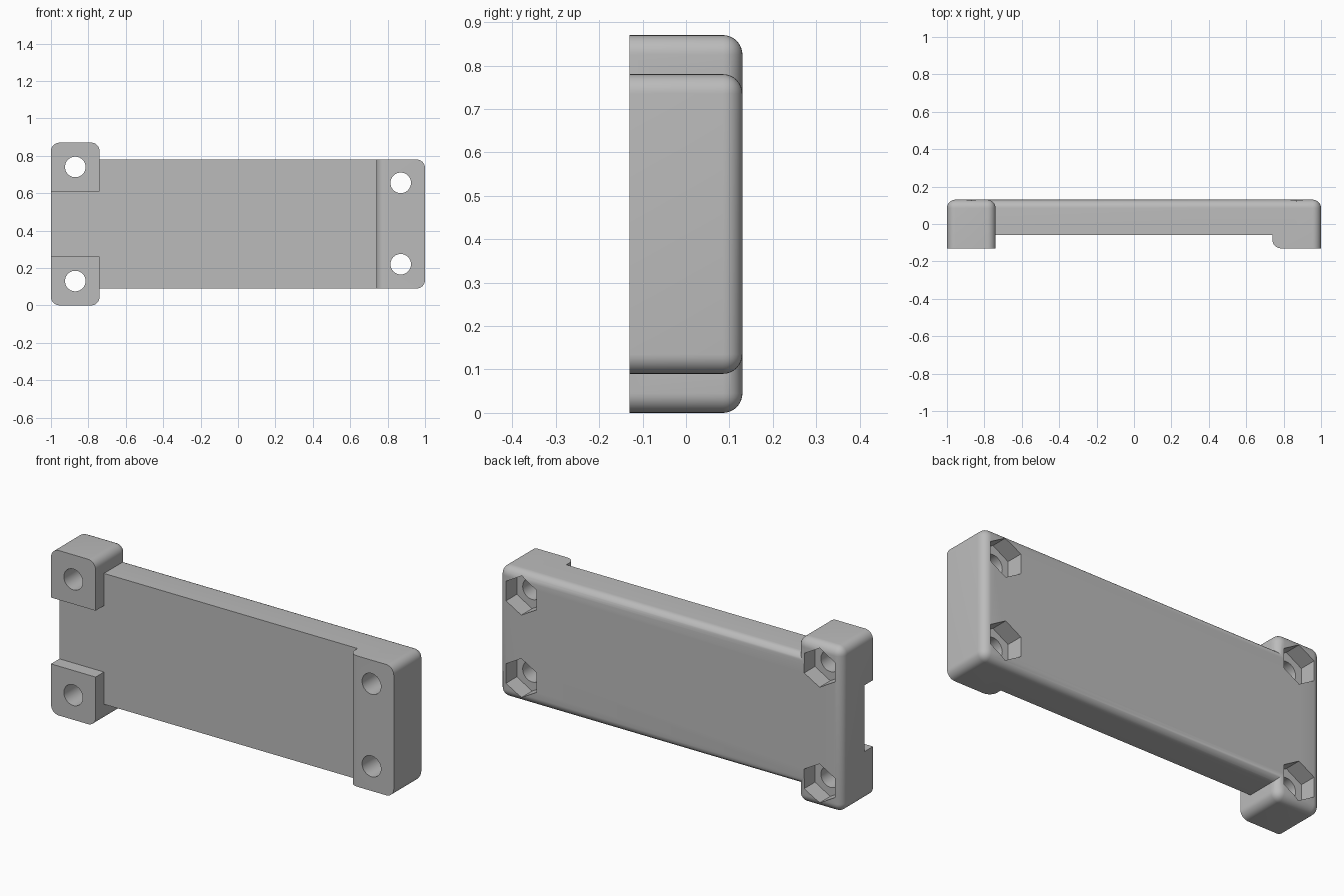
import bpy, bmesh, math
from mathutils import Matrix

cube = bpy.data.objects.get("Cube")
if cube:
    bpy.data.objects.remove(cube, do_unlink=True)

R = 0.045                       # fillet radius
FRONT, BACK, FACE = -0.13, 0.13, -0.06
Z_TOP, P_LOW, P_HIGH = 0.87, 0.09, 0.78
BLOCK = 0.26                    # width of the end blocks

grey = bpy.data.materials.new("plain grey")
grey.use_nodes = True
COLOUR = (0.5, 0.5, 0.5, 1)
grey.diffuse_color = COLOUR
grey.node_tree.nodes["Principled BSDF"].inputs["Base Color"].default_value = COLOUR


def make_object(name, bm):
    bmesh.ops.recalc_face_normals(bm, faces=bm.faces)
    mesh = bpy.data.meshes.new(name)
    bm.to_mesh(mesh)
    bm.free()
    mesh.materials.append(grey)
    ob = bpy.data.objects.new(name, mesh)
    bpy.context.collection.objects.link(ob)
    return ob


def box(name, lo, hi, rounded=None):
    """Box between two corners, with the edges chosen by a rule filleted."""
    bm = bmesh.new()
    bmesh.ops.create_cube(bm, size=1)
    for v in bm.verts:
        v.co = [(a + b) / 2 + c * (b - a) for a, b, c in zip(lo, hi, v.co)]
    if rounded:
        edges = [e for e in bm.edges if rounded((e.verts[0].co + e.verts[1].co) / 2)]
        bmesh.ops.bevel(bm, geom=edges, offset=R, segments=8, profile=0.5,
                        affect='EDGES', clamp_overlap=False)
    return make_object(name, bm)


def prism(name, x, z, y0, y1, radius, sides, turn=0.0):
    """Prism running along y, centred on x, z."""
    bm = bmesh.new()
    bmesh.ops.create_cone(bm, cap_ends=True, segments=sides, radius1=radius,
                          radius2=radius, depth=y1 - y0)
    bm.transform(Matrix.Translation((x, (y0 + y1) / 2, z))
                 @ Matrix.Rotation(math.pi / 2, 4, 'X') @ Matrix.Rotation(turn, 4, 'Z'))
    return make_object(name, bm)


def combine(target, tool, operation):
    """Apply a boolean and discard the tool."""
    tool.hide_render = True
    mod = target.modifiers.new("combine", 'BOOLEAN')
    mod.operation, mod.solver, mod.object = operation, 'EXACT', tool
    bpy.context.view_layer.objects.active = target
    bpy.ops.object.modifier_apply(modifier=mod.name)
    bpy.data.objects.remove(tool, do_unlink=True)


# Long plate with the thick right end, sharp along its front and buried end
X_START = -0.88
bracket = box("mounting_bracket", (X_START, FRONT, P_LOW), (1, BACK, P_HIGH),
              lambda m: m.y > FRONT + 0.01 and m.x > X_START + 0.01)

# Recess in the front, leaving a rounded lip on the right block
lip = 1 - BLOCK
bm = bmesh.new()
outline = [(-1.2, -0.3), (-1.2, FACE), (lip, FACE)]
for i in range(9):
    a = math.pi + i * math.pi / 16
    outline.append((lip + R + R * math.cos(a), FRONT + R + R * math.sin(a)))
outline.append((lip + R, -0.3))
face = bm.faces.new([bm.verts.new((x, y, -0.1)) for x, y in outline])
side = bmesh.ops.extrude_face_region(bm, geom=[face])["geom"]
bmesh.ops.translate(bm, vec=(0, 0, 1.1),
                    verts=[g for g in side if isinstance(g, bmesh.types.BMVert)])
combine(bracket, make_object("front_recess", bm), 'DIFFERENCE')

# Left column, notched in the front to leave two corner blocks
column = box("left_column", (-1, FRONT, 0), (-1 + BLOCK, BACK, Z_TOP),
             lambda m: m.y > FRONT + 0.01)
notch = box("column_notch", (-1.2, -0.3, BLOCK), (-0.5, FACE, Z_TOP - BLOCK))
combine(column, notch, 'DIFFERENCE')
combine(bracket, column, 'UNION')

# Screw holes with hexagonal nut pockets in the back
for x, z in ((-0.87, 0.13), (-0.87, 0.74), (0.87, 0.22), (0.87, 0.655)):
    combine(bracket, prism("screw_hole", x, z, -0.3, 0.3, 0.055, 40), 'DIFFERENCE')
    combine(bracket, prism("nut_pocket", x, z, 0.04, 0.3, 0.103, 6), 'DIFFERENCE')

bpy.ops.object.select_all(action='DESELECT')
bracket.select_set(True)
bpy.context.view_layer.objects.active = bracket
bpy.ops.object.shade_smooth_by_angle(angle=math.radians(30))
